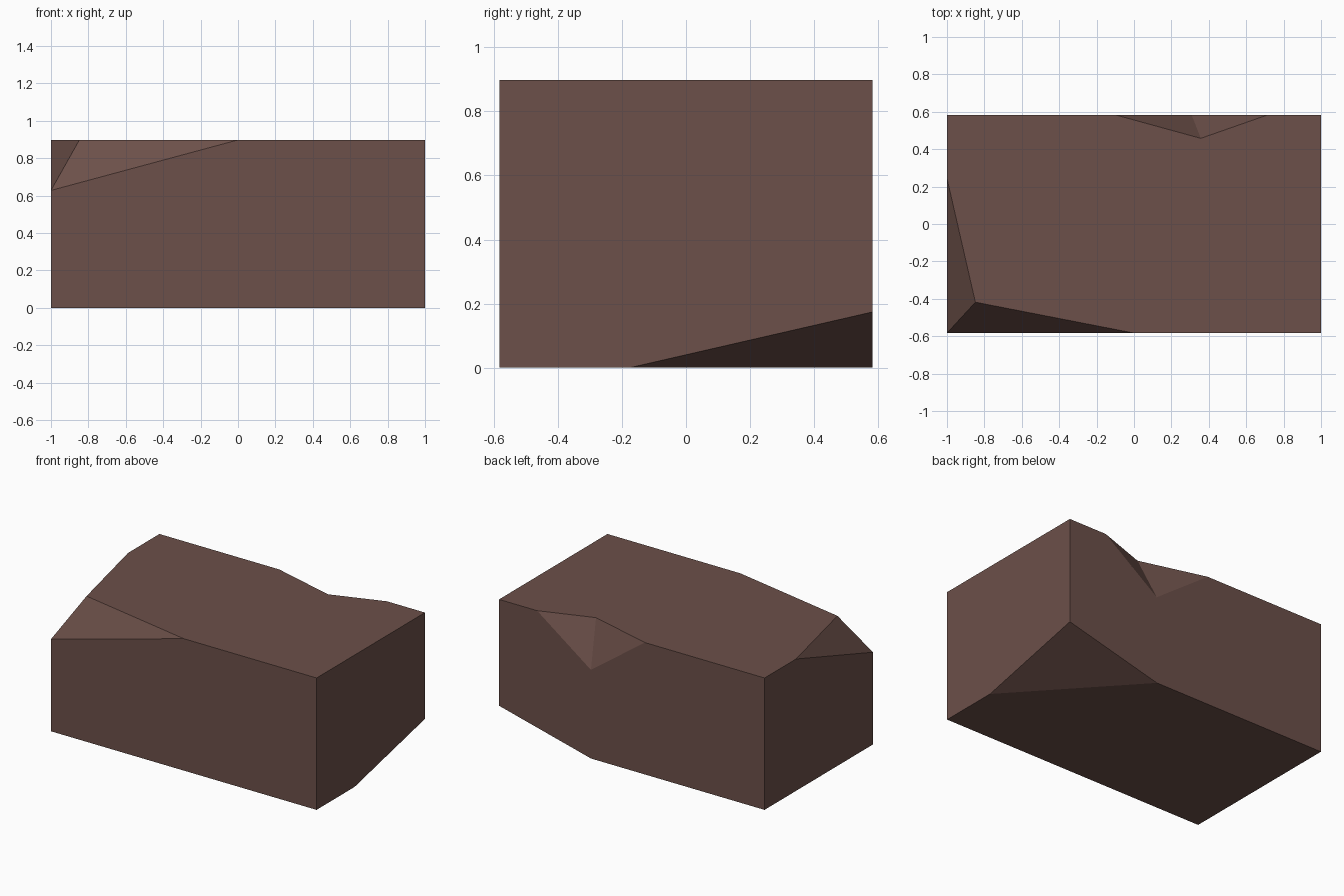
import bpy, bmesh
from mathutils import Vector

if "Cube" in bpy.data.objects:
    bpy.data.objects.remove(bpy.data.objects["Cube"])

X, Y, H = 1.0, 0.583, 0.898   # half length, half depth, height

brown = bpy.data.materials.new("stone_brown")
brown.diffuse_color = (0.150, 0.080, 0.067, 1)
brown.use_nodes = True
brown.node_tree.nodes["Principled BSDF"].inputs["Base Color"].default_value = brown.diffuse_color


def hull(name, points):
    """Convex flat-faced solid around the given points."""
    bm = bmesh.new()
    for p in points:
        bm.verts.new(p)
    bmesh.ops.convex_hull(bm, input=bm.verts[:])
    bmesh.ops.dissolve_limit(bm, angle_limit=0.01, verts=bm.verts[:], edges=bm.edges[:])
    bmesh.ops.recalc_face_normals(bm, faces=bm.faces[:])
    mesh = bpy.data.meshes.new(name)
    bm.to_mesh(mesh)
    bm.free()
    mesh.materials.append(brown)
    obj = bpy.data.objects.new(name, mesh)
    bpy.context.collection.objects.link(obj)
    return obj


# Block: untouched corners plus the points of the two chipped corners
corners = [(x, y, z) for x in (-X, X) for y in (-Y, Y) for z in (0, H)
           if (x, y, z) not in ((-X, -Y, H), (X, Y, 0))]
front_chip = [(-X, -Y, 0.628), (-0.848, -0.418, H), (0, -Y, H), (-X, 0.245, H)]
bottom_chip = [(X, Y, 0.174), (X, -0.175, 0), (0.307, Y, 0)]
block = hull("stone_block", corners + front_chip + bottom_chip)

# Notch in the back top edge: wedge enlarged about its inner edge, so the two cut planes stay put
inner, low = Vector((0.357, 0.458, H)), Vector((0.308, Y, 0.603))
ends = [Vector((-0.098, Y, H)), Vector((0.714, Y, H))]
mid = (inner + low) / 2
cutter = hull("notch_cutter", [mid + (p - mid) * 2 for p in (inner, low, *ends)])
cutter.hide_render = True

cut = block.modifiers.new("notch", 'BOOLEAN')
cut.operation = 'DIFFERENCE'
cut.solver = 'EXACT'
cut.object = cutter
bpy.context.view_layer.objects.active = block
block.select_set(True)
bpy.ops.object.modifier_apply(modifier=cut.name)
bpy.data.objects.remove(cutter)
